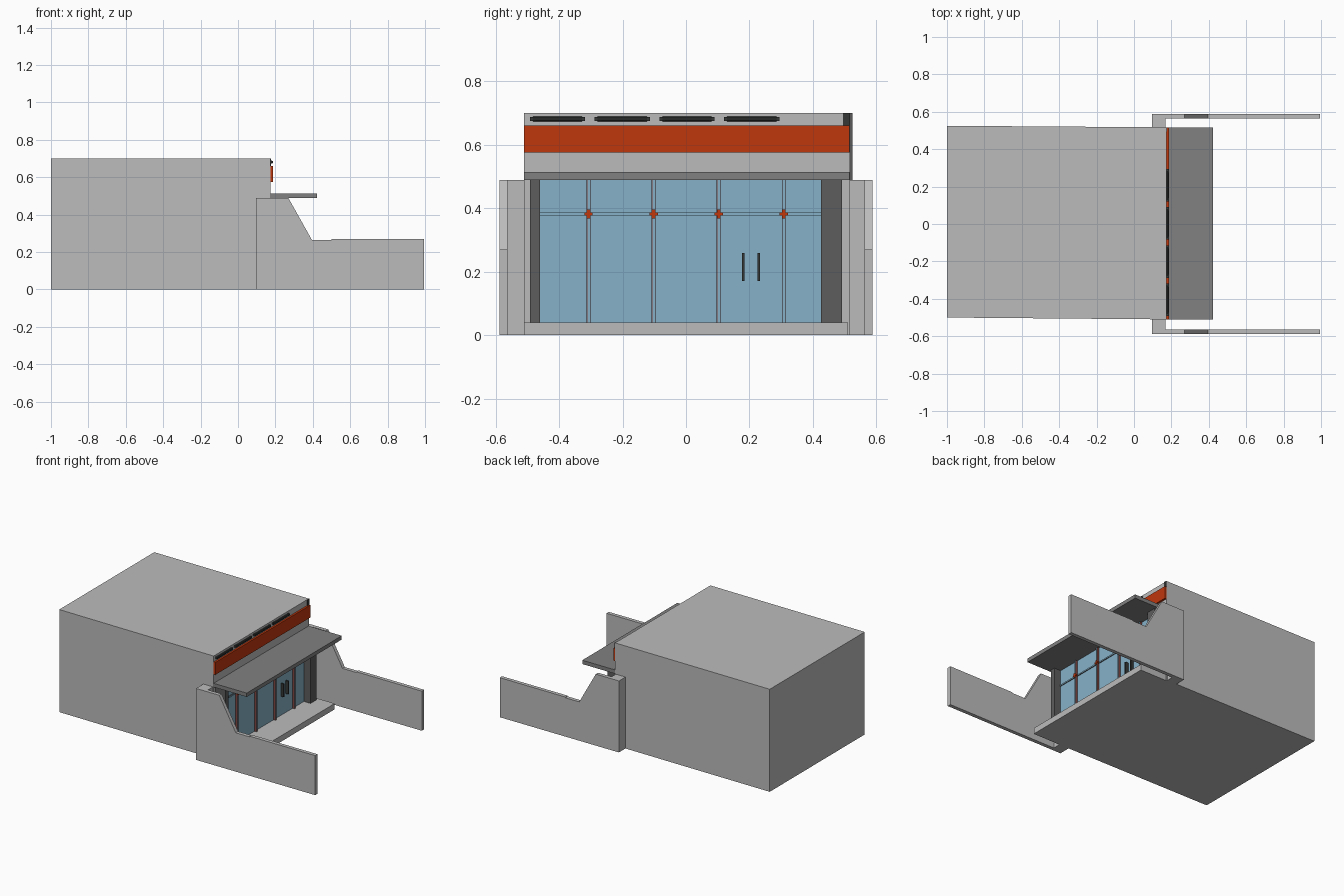
import bpy, bmesh, math

if "Cube" in bpy.data.objects:
    bpy.data.objects.remove(bpy.data.objects["Cube"])


def mat(name, r, g, b):
    m = bpy.data.materials.new(name)
    m.diffuse_color = (r, g, b, 1)
    m.use_nodes = True
    m.node_tree.nodes["Principled BSDF"].inputs["Base Color"].default_value = m.diffuse_color
    return m


CONCRETE = mat("light_concrete", 0.50, 0.50, 0.50)
CANOPY = mat("mid_grey", 0.22, 0.22, 0.22)
DARK = mat("dark_grey", 0.11, 0.11, 0.11)
BLACK = mat("charcoal", 0.035, 0.037, 0.037)
ORANGE = mat("burnt_orange", 0.53, 0.038, 0.004)
GLASS = mat("blue_glass", 0.24, 0.44, 0.58)
MAROON = mat("dull_red", 0.22, 0.06, 0.05)


def prism(name, pts, axis, lo, hi, *mats):
    """Extrude a closed profile along an axis ('y': pts are x,z; 'z': pts are x,y)."""
    bm = bmesh.new()
    put = (lambda p, d: (p[0], d, p[1])) if axis == 'y' else (lambda p, d: (p[0], p[1], d))
    a = [bm.verts.new(put(p, lo)) for p in pts]
    b = [bm.verts.new(put(p, hi)) for p in pts]
    bm.faces.new(a)
    bm.faces.new(b[::-1])
    n = len(pts)
    for i in range(n):
        bm.faces.new((a[i], b[i], b[(i + 1) % n], a[(i + 1) % n]))
    bmesh.ops.recalc_face_normals(bm, faces=bm.faces)
    me = bpy.data.meshes.new(name)
    bm.to_mesh(me)
    bm.free()
    ob = bpy.data.objects.new(name, me)
    bpy.context.collection.objects.link(ob)
    for m in mats:
        me.materials.append(m)
    return ob


def box(name, x0, x1, y0, y1, z0, z1, *mats):
    return prism(name, [(x0, y0), (x1, y0), (x1, y1), (x0, y1)], 'z', z0, z1, *mats)


# main hall, very slightly skewed in plan
prism("main_hall", [(-1, -0.5), (0.173, -0.51), (0.173, 0.517), (-1, 0.525)],
      'z', 0, 0.70, CONCRETE)
box("parapet_corner_plate", 0.173, 0.177, 0.495, 0.517, 0.66, 0.70, BLACK)

# entrance slab, canopy and fascia band
box("entrance_slab", 0.165, 0.373, -0.51, 0.51, 0, 0.04, CONCRETE)
box("canopy", 0.17, 0.423, -0.51, 0.515, 0.488, 0.514, CANOPY)
box("fascia_band", 0.173, 0.186, -0.51, 0.515, 0.575, 0.66, ORANGE)

# side walls with return piers
wall = [(0.095, 0), (0.995, 0), (0.995, 0.27), (0.5, 0.27), (0.5, 0.265),
        (0.395, 0.265), (0.27, 0.488), (0.095, 0.488)]
for s, side in ((-1, "near"), (1, "far")):
    y0, y1 = sorted((s * 0.563, s * 0.588))
    prism(side + "_side_wall", wall, 'y', y0, y1, CONCRETE)
    y0, y1 = sorted((s * 0.505, s * 0.564))
    box(side + "_pier", 0.095, 0.168, y0, y1, 0, 0.488, CONCRETE)

# storefront glass and dark end columns
box("storefront_glass", 0.17, 0.20, -0.46, 0.425, 0.04, 0.488, GLASS)
box("near_column", 0.17, 0.25, -0.492, -0.46, 0.04, 0.488, DARK)
box("far_column", 0.17, 0.25, 0.425, 0.492, 0.04, 0.488, DARK)


def glaze_front(ob):
    """Front (+x) faces take the glass colour."""
    for f in ob.data.polygons:
        f.material_index = 1 if f.normal.x > 0.9 else 0


# glazing bars with orange cross brackets
glaze_front(box("transom", 0.20, 0.206, -0.46, 0.425, 0.377, 0.386, DARK, GLASS))
for i in range(4):
    y = -0.307 + i * 0.205
    glaze_front(box("mullion", 0.20, 0.214, y - 0.004, y + 0.004, 0.04, 0.488, MAROON, GLASS))
    for side in (-1, 1):
        e = y + side * 0.005
        box("mullion_edge", 0.20, 0.214, e - 0.0012, e + 0.0012, 0.04, 0.488, MAROON)
    box("bracket_upright", 0.20, 0.219, y - 0.006, y + 0.006, 0.368, 0.395, ORANGE)
    box("bracket_arm", 0.20, 0.218, y - 0.013, y + 0.013, 0.377, 0.386, ORANGE)

# door handles
for y in (0.18, 0.23):
    box("door_handle", 0.20, 0.222, y - 0.004, y + 0.004, 0.17, 0.259, BLACK)

# strip lamps above the fascia
for i in range(4):
    y = -0.405 + i * 0.204
    bpy.ops.mesh.primitive_cylinder_add(vertices=10, radius=0.008, depth=0.155,
                                        location=(0.180, y, 0.681), rotation=(math.pi / 2, 0, 0))
    lamp = bpy.context.object
    lamp.name = "strip_lamp"
    lamp.data.materials.append(BLACK)
    for s in (-1, 1):
        e = y + s * 0.078
        box("lamp_end", 0.173, 0.186, e - 0.009, e + 0.009, 0.675, 0.687, BLACK)
